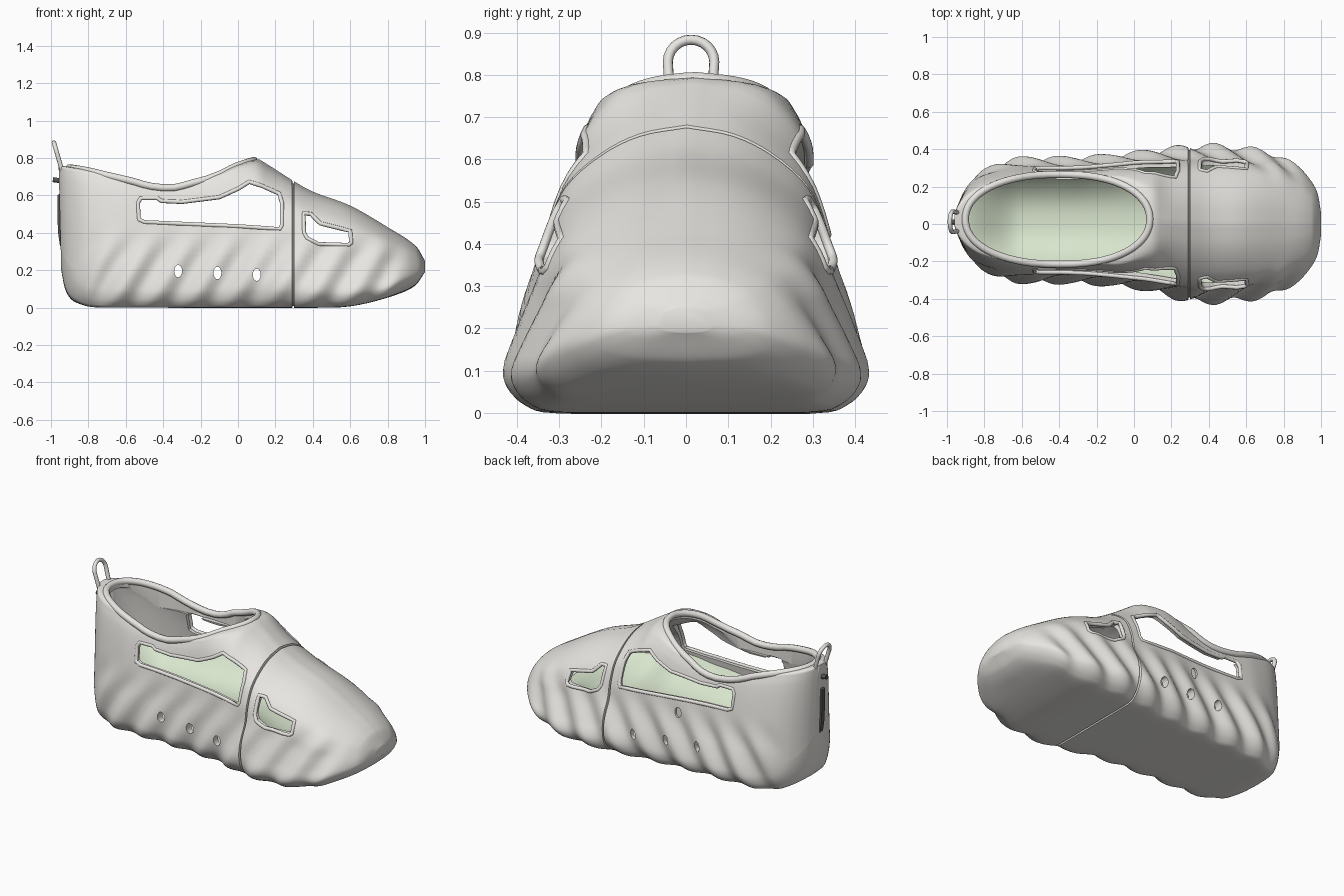
import bpy, bmesh, math
from mathutils import Vector

if "Cube" in bpy.data.objects:
    bpy.data.objects.remove(bpy.data.objects["Cube"], do_unlink=True)


def material(name, rgb):
    m = bpy.data.materials.new(name)
    m.use_nodes = True
    m.diffuse_color = (*rgb, 1)
    node = m.node_tree.nodes["Principled BSDF"]
    node.inputs["Base Color"].default_value = (*rgb, 1)
    node.inputs["Roughness"].default_value = 0.7
    return m


GREY = material("warm_grey", (0.8, 0.785, 0.75))
GREEN = material("pale_green", (0.72, 0.82, 0.64))
DARK = material("dark_grey", (0.09, 0.09, 0.09))


def smooth_table(table, x):
    """Cubic interpolation through (x, value) pairs."""
    x = min(max(x, table[0][0]), table[-1][0])
    i = 0
    while i < len(table) - 2 and x > table[i + 1][0]:
        i += 1

    def slope(k):
        a, b = table[max(k - 1, 0)], table[min(k + 1, len(table) - 1)]
        return (b[1] - a[1]) / (b[0] - a[0])
    (x0, v0), (x1, v1) = table[i], table[i + 1]
    h = x1 - x0
    t = (x - x0) / h
    return (v0 * (1 + 2 * t) * (1 - t) ** 2 + v1 * t * t * (3 - 2 * t)
            + h * slope(i) * t * (1 - t) ** 2 - h * slope(i + 1) * t * t * (1 - t))


def step(a, b, x):
    t = min(max((x - a) / (b - a), 0), 1)
    return t * t * (3 - 2 * t)


# Half width, top line and bottom line along the shoe
WIDTH = [(-.94, .05), (-.925, .105), (-.9, .16), (-.86, .215), (-.8, .265), (-.7, .305), (-.6, .325),
         (-.3, .33), (0, .355), (.3, .41), (.45, .415), (.6, .4), (.7, .385), (.8, .355), (.9, .285),
         (.96, .21), (.985, .15), (1, .06)]
TOP = [(-.94, .76), (-.8, .74), (-.6, .7), (-.35, .675), (-.2, .69), (-.1, .72), (0, .77),
       (.1, .795), (.15, .77), (.3, .675), (.4, .62), (.6, .545), (.8, .43), (.95, .33), (1, .25)]
BOTTOM = [(-.94, .2), (-.925, .11), (-.9, .055), (-.86, .025), (-.78, .003), (-.6, 0), (.5, 0),
          (.65, .015), (.85, .07), (.95, .12), (1, .19)]
# Cross-section shapes: (share of half width, share of height)
LOWER = [(0, 0), (.7, 0), (.88, .03), (.98, .1), (1, .18)]
ROUND = [(0, 0), (.5, .03), (.78, .1), (.94, .2), (1, .3)]
VAMP = [(.95, .3), (.87, .48), (.81, .64), (.7, .79), (.5, .9), (.27, .97), (0, 1)]
COLLAR = [(.98, .3), (.93, .45), (.87, .65), (.8, .83), (.72, .95), (.6, .995), (0, 1)]
TIP = [(.97, .45), (.9, .58), (.8, .7), (.68, .81), (.5, .9), (.27, .97), (0, 1)]
SUB, SEAM = 4, 0.295


def blend_shapes(a, b, t):
    return [Vector(p).lerp(Vector(q), t) for p, q in zip(a, b)]


def section(x, inset=0.0):
    """Half cross-section at x, from the sole centre up to the top centre."""
    w, top, low = (smooth_table(t, x) for t in (WIDTH, TOP, BOTTOM))
    if inset:
        rise = min(inset, .3 * (top - low))
        w, top, low = max(w - inset, w * .5), top - rise, low + rise
    elif abs(x - SEAM) < 0.005:
        w, top, low = w - .014, top - .014, low + .01
    toe = step(.75, 1, x)
    upper = blend_shapes(blend_shapes(COLLAR, VAMP, step(-.12, .22, x)), TIP, toe)
    shape = blend_shapes(LOWER, ROUND, max(toe, .6 * step(.8, .94, -x))) + upper
    curves = [list(enumerate(p[k] for p in shape)) for k in (0, 1)]
    out = []
    for j in range((len(shape) - 1) * SUB + 1):
        y = max(smooth_table(curves[0], j / SUB), 0) * w
        z = low + min(max(smooth_table(curves[1], j / SUB), 0), 1) * (top - low)
        if not inset:  # slanted ribs on the flanks
            mask = (1 - step(.25, .45, z)) * step(-.9, -.7, x) * (1 - step(.75, .95, x))
            y *= 1 + .017 / w * mask * math.cos(math.tau * (x - .6 * (z - .12) - .02) / .21)
        out.append((y, z))
    out[0], out[-1] = (0, out[0][1]), (0, out[-1][1])
    return out


def mid(x):
    """Centre line drifts slightly sideways towards the heel."""
    return .02 * (1 - step(0, .35, x))


def lean(x, z):
    """Heel wall tips backwards as it rises."""
    return x - .025 * z * (1 - step(-.93, -.6, x))


def side(x, z):
    pts = section(x)[4 * SUB:]
    for (y0, z0), (y1, z1) in zip(pts, pts[1:]):
        if z0 <= z <= z1 and z1 > z0:
            return y0 + (y1 - y0) * (z - z0) / (z1 - z0)
    return 0


def height(x, y):
    pts = section(x)[4 * SUB:]
    for (y0, z0), (y1, z1) in zip(pts, pts[1:]):
        if y1 <= abs(y) <= y0:
            return z0 + (z1 - z0) * (y0 - abs(y)) / max(y0 - y1, 1e-6)
    return pts[-1][1]


def finish(name, bm, mat):
    me = bpy.data.meshes.new(name)
    bm.to_mesh(me)
    bm.free()
    me.materials.append(mat)
    ob = bpy.data.objects.new(name, me)
    bpy.context.collection.objects.link(ob)
    return ob


def smooth(ob):
    bpy.ops.object.select_all(action='DESELECT')
    ob.select_set(True)
    bpy.context.view_layer.objects.active = ob
    bpy.ops.object.shade_smooth_by_angle(angle=math.radians(40))


def add_loft(bm, inset=0.0):
    """Closed skin along the shoe; an inset skin faces inwards."""
    n, start = 170, WIDTH[0][0]
    span = 1 - start
    xs = [start + span * (i / n - .88 * math.sin(math.tau * i / n) / math.tau) for i in range(n + 1)]
    xs = [x for x in xs if abs(x - SEAM) > .012]
    xs = sorted(xs + [SEAM + s * d for s in (-1, 1) for d in (.003, .0055, .009)])
    rings = []
    for x in xs:
        half = section(x, inset)
        loop = half + [(-y, z) for y, z in half[-2:0:-1]]
        px = x * .955 if inset else x
        rings.append([bm.verts.new((lean(px, z), y + mid(px), z)) for y, z in loop])
    faces = [bm.faces.new(rings[0][::-1]), bm.faces.new(rings[-1])]
    for a, b in zip(rings, rings[1:]):
        for i in range(len(a)):
            j = (i + 1) % len(a)
            faces.append(bm.faces.new((a[i], a[j], b[j], b[i])))
    if inset:
        for f in faces:
            f.normal_flip()


def prism(name, outline, push, mat):
    bm = bmesh.new()
    face = bm.faces.new([bm.verts.new(p) for p in outline])
    ext = bmesh.ops.extrude_face_region(bm, geom=[face])
    bmesh.ops.translate(bm, vec=push, verts=[v for v in ext["geom"] if isinstance(v, bmesh.types.BMVert)])
    bmesh.ops.recalc_face_normals(bm, faces=bm.faces)
    return finish(name, bm, mat)


def tube(name, pts, radius, mat, cyclic=True):
    cu = bpy.data.curves.new(name, 'CURVE')
    cu.dimensions = '3D'
    cu.bevel_depth, cu.bevel_resolution, cu.use_fill_caps = radius, 3, True
    sp = cu.splines.new('POLY')
    sp.points.add(len(pts) - 1)
    for p, co in zip(sp.points, pts):
        p.co = (*co, 1)
    sp.use_cyclic_u = cyclic
    cu.materials.append(mat)
    bpy.context.collection.objects.link(bpy.data.objects.new(name, cu))


# Openings
opening = []
for i in range(72):
    a = math.tau * i / 72
    c, s = math.cos(a), math.sin(a)
    opening.append((-.4 + .485 * math.copysign(abs(c) ** .85, c), .025 + .24 * math.copysign(abs(s) ** .95, s)))
BIG = [(-.53, .47), (-.5, .457), (0, .435), (.225, .42), (.235, .44), (.235, .56), (.22, .61), (.13, .65),
       (.06, .672), (0, .635), (-.1, .59), (-.3, .565), (-.41, .57), (-.43, .585), (-.52, .585), (-.535, .56)]
SMALL = [(.35, .505), (.39, .5), (.44, .45), (.6, .41), (.605, .345), (.59, .335), (.43, .34), (.37, .37), (.353, .4)]


def oval(x, z, rx=.021, rz=.033):
    return [(x + rx * math.cos(math.tau * i / 16), z + rz * math.sin(math.tau * i / 16)) for i in range(16)]


cutters = [prism("ankle_cutter", [(x, y, .58) for x, y in opening], (0, 0, 1), GREY)]
for shape in [BIG, SMALL] + [oval(x, z) for x, z in ((-.32, .195), (-.11, .185), (.1, .175))]:
    cutters.append(prism("side_cutter", [(x, -1, z) for x, z in shape], (0, 2, 0), GREY))
cutters.append(prism("dimple_cutter", [(x, .31, z) for x, z in oval(-.17, .36)], (0, 1, 0), GREY))

# Hollow shoe body with its openings cut through
shell = bmesh.new()
add_loft(shell)
add_loft(shell, .04)
body = finish("shoe_body", shell, GREY)
for c in cutters:
    mod = body.modifiers.new("cut", 'BOOLEAN')
    mod.operation, mod.solver, mod.object = 'DIFFERENCE', 'EXACT', c
bpy.context.view_layer.update()
deps = bpy.context.evaluated_depsgraph_get()
result = bpy.data.meshes.new_from_object(body.evaluated_get(deps))
body.modifiers.clear()
body.data = result
for c in cutters:
    bpy.data.objects.remove(c, do_unlink=True)
smooth(body)

# Green footbed slung between the walls like a shallow bowl
bed, rows = bmesh.new(), []
for i in range(61):
    x = -.91 + 1.73 * i / 60
    edge = .41 - .09 * step(.2, .45, x) - .05 * step(.6, .82, x)
    sag = .16 * step(-.93, -.6, x) - .08 * step(.1, .6, x)
    half = max(side(x, edge) - .028, .02)
    row = []
    for k in range(25):
        v = k / 12 - 1
        z = edge - sag * (1 - abs(v) ** 2.5)
        row.append(bed.verts.new((lean(x, z), mid(x) + half * v, z)))
    rows.append(row)
for a, b in zip(rows, rows[1:]):
    for k in range(24):
        bed.faces.new((a[k], b[k], b[k + 1], a[k + 1]))
smooth(finish("footbed", bed, GREEN))

# Padded collar and raised window frames
tube("collar_rim", [(lean(x, .72), y, height(x, y - mid(x)) - .006) for x, y in opening], .02, GREY)
for label, s in (("left", 1), ("right", -1)):
    for part, shape in (("side_window_frame", BIG), ("toe_window_frame", SMALL)):
        pts = []
        for (x0, z0), (x1, z1) in zip(shape, shape[1:] + shape[:1]):
            for t in (0, .25, .5, .75):
                x, z = x0 + (x1 - x0) * t, z0 + (z1 - z0) * t
                pts.append((x, mid(x) + s * (side(x, z) - .005), z))
        tube(label + "_" + part, pts, .011, GREY)

# Pull loop at the heel
loop = [(-.05, .73), (-.053, .8)]
loop += [(-.055 * math.cos(math.pi * i / 12), .83 + .053 * math.sin(math.pi * i / 12)) for i in range(13)]
loop += [(.053, .8), (.05, .73)]
tube("pull_loop", [(-.94 - .29 * (z - .73), y + .012, z) for y, z in loop], .012, GREY, False)

# Dark peg and heel strip
tube("heel_peg", [(-.93, .01, .675), (-.975, .01, .682), (-.99, .01, .684)], .014, DARK, False)
strip = [(-.925, .33), (-.952, .33), (-.962, .4), (-.966, .5), (-.966, .6), (-.94, .62)]
prism("heel_strip", [(x, -.005, z) for x, z in strip], (0, .03, 0), DARK)
